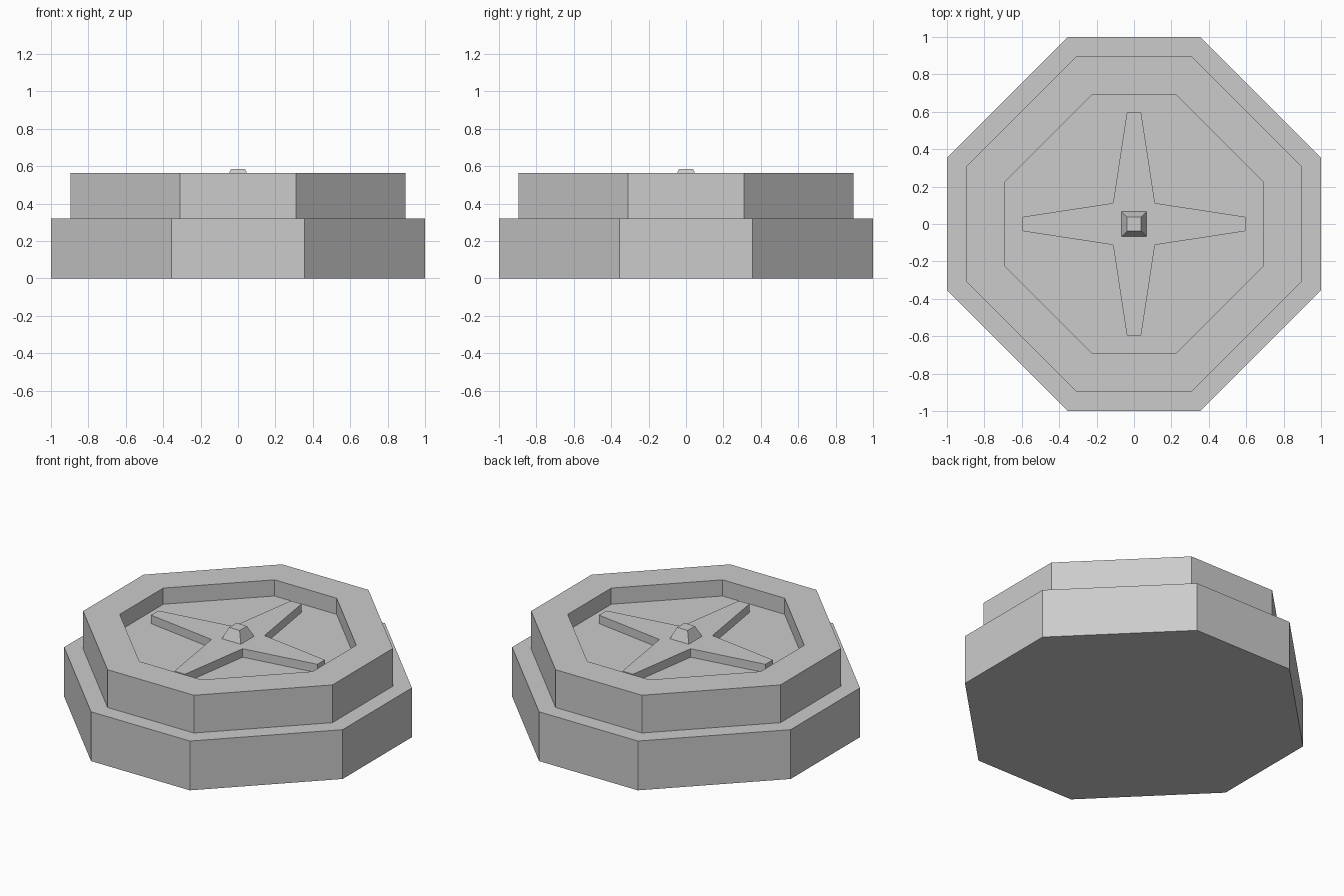
import bpy, bmesh

if "Cube" in bpy.data.objects:
    bpy.data.objects.remove(bpy.data.objects["Cube"])


def loft(name, rings, cap_last=True):
    """Skin a list of (outline, z) rings; cap the first and last ring."""
    bm = bmesh.new()
    loops = [[bm.verts.new((x, y, z)) for x, y in pts] for pts, z in rings]
    for a, b in zip(loops, loops[1:]):
        n = len(a)
        for i in range(n):
            j = (i + 1) % n
            bm.faces.new((a[i], a[j], b[j], b[i]))
    bm.faces.new(loops[0][::-1])
    bm.faces.new(loops[-1])
    bmesh.ops.recalc_face_normals(bm, faces=bm.faces)
    me = bpy.data.meshes.new(name)
    bm.to_mesh(me)
    bm.free()
    ob = bpy.data.objects.new(name, me)
    bpy.context.collection.objects.link(ob)
    return ob


def rotate4(pts):
    """Repeat a quarter outline four times about z."""
    out = []
    for _ in range(4):
        out += pts
        pts = [(-y, x) for x, y in pts]
    return out


def octagon(r, c):
    return rotate4([(r, -c), (r, c)])


# Stepped octagonal body with a recessed top
FLOOR, STAR_TOP = 0.46, 0.515
outer, upper, pocket = octagon(1, 0.355), octagon(0.895, 0.31), octagon(0.693, 0.223)
loft("stepped_base", [(outer, 0), (outer, 0.32), (upper, 0.32),
                      (upper, 0.565), (pocket, 0.565), (pocket, FLOOR)])

# Four-pointed raised star on the recess floor
star = rotate4([(0.597, -0.038), (0.597, 0.038), (0.112, 0.112)])
loft("raised_star", [(star, FLOOR), (star, STAR_TOP)])

# Tapered square knob in the centre
loft("centre_knob", [(rotate4([(0.068, 0.068)]), STAR_TOP),
                     (rotate4([(0.038, 0.038)]), 0.585)])
